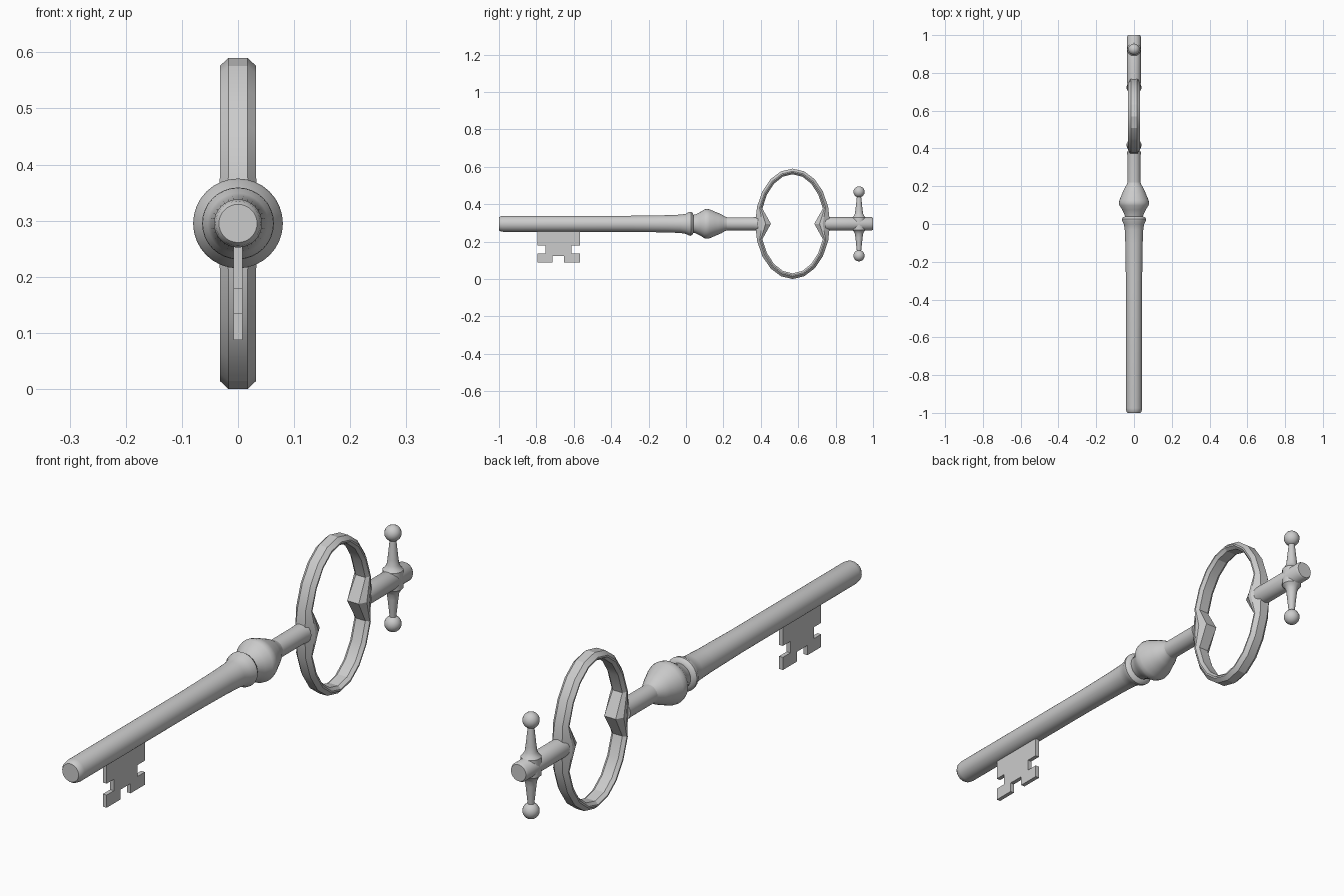
import bpy, bmesh, math
from mathutils import Matrix, Vector

if "Cube" in bpy.data.objects:
    bpy.data.objects.remove(bpy.data.objects["Cube"])

ZC = 0.295  # height of the key axis


def finish(name, bm, angle=35):
    bmesh.ops.recalc_face_normals(bm, faces=bm.faces)
    me = bpy.data.meshes.new(name)
    bm.to_mesh(me)
    bm.free()
    ob = bpy.data.objects.new(name, me)
    bpy.context.collection.objects.link(ob)
    bpy.ops.object.select_all(action='DESELECT')
    ob.select_set(True)
    bpy.context.view_layer.objects.active = ob
    if angle:
        bpy.ops.object.shade_smooth_by_angle(angle=math.radians(angle))
    return ob


def lathe(name, profile, matrix, n=32):
    """Turn (radius, height) points around local z, with capped ends."""
    bm = bmesh.new()
    rings = []
    for r, h in profile:
        rings.append([bm.verts.new(matrix @ Vector((r * math.cos(2 * math.pi * i / n),
                                                    r * math.sin(2 * math.pi * i / n), h)))
                      for i in range(n)])
    for a, b in zip(rings, rings[1:]):
        for i in range(n):
            j = (i + 1) % n
            bm.faces.new((a[i], a[j], b[j], b[i]))
    bm.faces.new(rings[0])
    bm.faces.new(rings[-1])
    return finish(name, bm)


# local z -> world y, centred on the key axis
along_y = Matrix.Translation((0, 0, ZC)) @ Matrix.Rotation(-math.pi / 2, 4, 'X')

# Shaft with flared end, collar, bulb and neck
lathe("shaft", [(0.034, -1), (0.040, -0.992), (0.043, -0.975), (0.043, -0.3),
                (0.046, -0.1), (0.049, -0.03), (0.054, 0.0), (0.063, 0.016),
                (0.064, 0.026), (0.059, 0.034), (0.047, 0.04)], along_y)
lathe("bulb", [(0.045, 0.03), (0.050, 0.05), (0.062, 0.075), (0.077, 0.098),
               (0.080, 0.112), (0.077, 0.127), (0.065, 0.155), (0.058, 0.172),
               (0.050, 0.19), (0.038, 0.21), (0.035, 0.22)], along_y)
lathe("neck", [(0.035, 0.2), (0.035, 0.36), (0.037, 0.385)], along_y)

# Tail rod behind the ring
lathe("tail_rod", [(0.036, 0.745), (0.036, 0.992), (0.031, 1.0)], along_y)

# Bow ring: 20-sided oval, chamfered section, with points facing inward
bm = bmesh.new()
N, A, B = 20, 0.2, 0.295
section = [(0.0, 0.017), (0.014, 0.032), (0.02, 0.032), (0.03, 0.02)]  # (depth, half width)
section += [(d, -w) for d, w in reversed(section)]
loops = []
for k in range(N):
    t = 2 * math.pi * k / N
    loop = []
    for d, w in section:
        if k % (N // 2) == 0:
            d *= 2.8
            w *= 1.2
        loop.append(bm.verts.new((w, 0.57 + (A - d) * math.cos(t), ZC + (B - d) * math.sin(t))))
    loops.append(loop)
m = len(section)
for k in range(N):
    a, b = loops[k], loops[(k + 1) % N]
    for i in range(m):
        j = (i + 1) % m
        bm.faces.new((a[i], a[j], b[j], b[i]))
finish("bow_ring", bm, 20)

# Cross pin arms and balls, above and below the tail rod
for side, label in ((1, "upper"), (-1, "lower")):
    base = Matrix.Translation((0, 0.925, ZC)) @ Matrix.Scale(side, 4, (0, 0, 1))
    lathe(label + "_pin", [(0.036, 0.0), (0.036, 0.034), (0.028, 0.042), (0.022, 0.054),
                           (0.019, 0.075), (0.011, 0.15)], base, 16)
    bm = bmesh.new()
    bmesh.ops.create_uvsphere(bm, u_segments=16, v_segments=10, radius=0.03,
                              matrix=base @ Matrix.Translation((0, 0, 0.171)))
    finish(label + "_pin_ball", bm)

# Notched bit plate
outline = [(-0.795, 0.28), (-0.795, 0.178), (-0.752, 0.178), (-0.752, 0.135),
           (-0.795, 0.135), (-0.795, 0.087), (-0.714, 0.087), (-0.714, 0.124),
           (-0.652, 0.124), (-0.652, 0.087), (-0.567, 0.087), (-0.567, 0.135),
           (-0.612, 0.135), (-0.612, 0.178), (-0.567, 0.178), (-0.567, 0.28)]
bm = bmesh.new()
face = bm.faces.new([bm.verts.new((-0.008, y, z)) for y, z in outline])
ext = bmesh.ops.extrude_face_region(bm, geom=[face], use_keep_orig=True)
bmesh.ops.translate(bm, vec=(0.016, 0, 0),
                    verts=[g for g in ext["geom"] if isinstance(g, bmesh.types.BMVert)])
finish("bit", bm, None)
